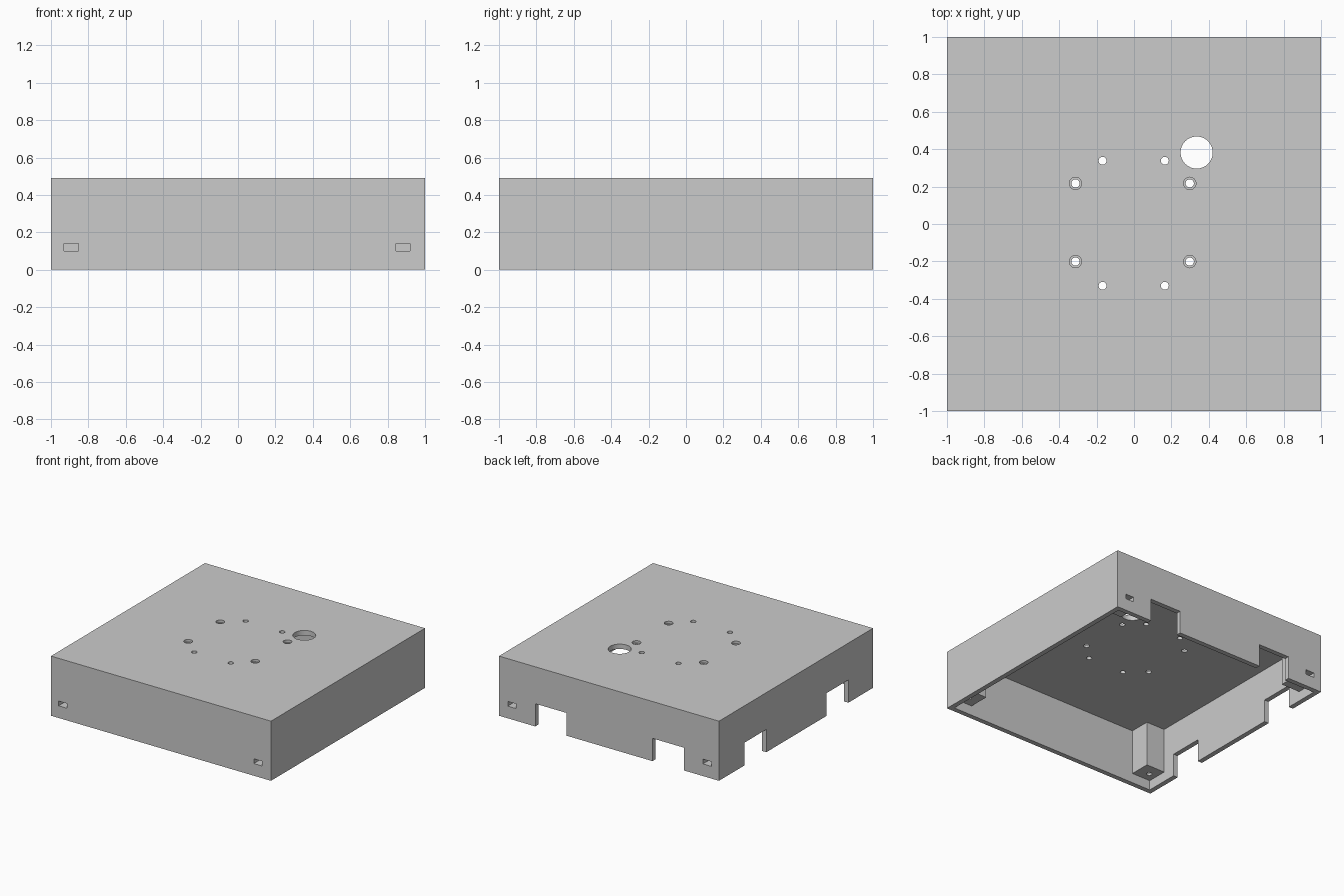
import bpy

if "Cube" in bpy.data.objects:
    bpy.data.objects.remove(bpy.data.objects["Cube"])

H, WALL, CEIL = 0.49, 0.04, 0.45
POST, POST_Z = 0.79, 0.08      # inner edge and underside height of corner posts


def box(name, x, y, z):
    """Box from (min, max) pairs."""
    bpy.ops.mesh.primitive_cube_add(size=1)
    o = bpy.context.object
    o.name = name
    for v in o.data.vertices:
        v.co = [r[0] if c < 0 else r[1] for c, r in zip(v.co, (x, y, z))]
    return o


def rod(name, x, y, r, z0, z1):
    bpy.ops.mesh.primitive_cylinder_add(vertices=32, radius=r, depth=z1 - z0,
                                        location=(x, y, (z0 + z1) / 2))
    o = bpy.context.object
    o.name = name
    return o


grey = bpy.data.materials.new("light grey")
grey.diffuse_color = (0.6, 0.6, 0.6, 1)
grey.use_nodes = True
grey.node_tree.nodes["Principled BSDF"].inputs["Base Color"].default_value = grey.diffuse_color

# Enclosure body
body = box("enclosure_cover", (-1, 1), (-1, 1), (0, H))
body.data.materials.append(grey)


def cut(tool):
    m = body.modifiers.new("cut", 'BOOLEAN')
    m.operation, m.solver, m.object = 'DIFFERENCE', 'EXACT', tool
    bpy.context.view_layer.objects.active = body
    bpy.ops.object.modifier_apply(modifier=m.name)
    bpy.data.objects.remove(tool)


# Cross-shaped cavity leaves the corner posts, lower cut shortens them
I = 1 - WALL
for a, b, top in ((I, POST, CEIL), (POST, I, CEIL), (I, I, POST_Z)):
    cut(box("cavity", (-a, a), (-b, b), (-0.1, top)))

# Cable notches in the back and left walls
for lo, hi in ((0.385, 0.67), (-0.68, -0.395)):
    cut(box("back_notch", (lo, hi), (0.9, 1.1), (-0.1, 0.187)))
    cut(box("left_notch", (-1.1, -0.9), (lo, hi), (-0.1, 0.187)))

# Nut slots and screw holes in the corner posts
for cx in (-0.892, 0.882):
    for s in (-1, 1):
        y = sorted((s * 0.845, s * 1.1))
        cut(box("nut_slot", (cx - 0.038, cx + 0.038), y, (0.1, 0.139)))
        cut(rod("post_hole", cx, s * 0.885, 0.02, -0.1, 0.25))

# Holes through the top plate
cut(rod("cable_hole", 0.335, 0.382, 0.086, 0.4, 0.6))
for x in (-0.168, 0.165):
    for y in (-0.33, 0.338):
        cut(rod("small_hole", x, y, 0.021, 0.4, 0.6))
for x in (-0.313, 0.298):
    for y in (-0.201, 0.217):
        cut(rod("screw_hole", x, y, 0.022, 0.4, 0.6))
        cut(rod("counterbore", x, y, 0.033, H - 0.02, 0.6))

bpy.ops.object.select_all(action='DESELECT')
body.select_set(True)
bpy.context.view_layer.objects.active = body
bpy.ops.object.shade_smooth_by_angle()
